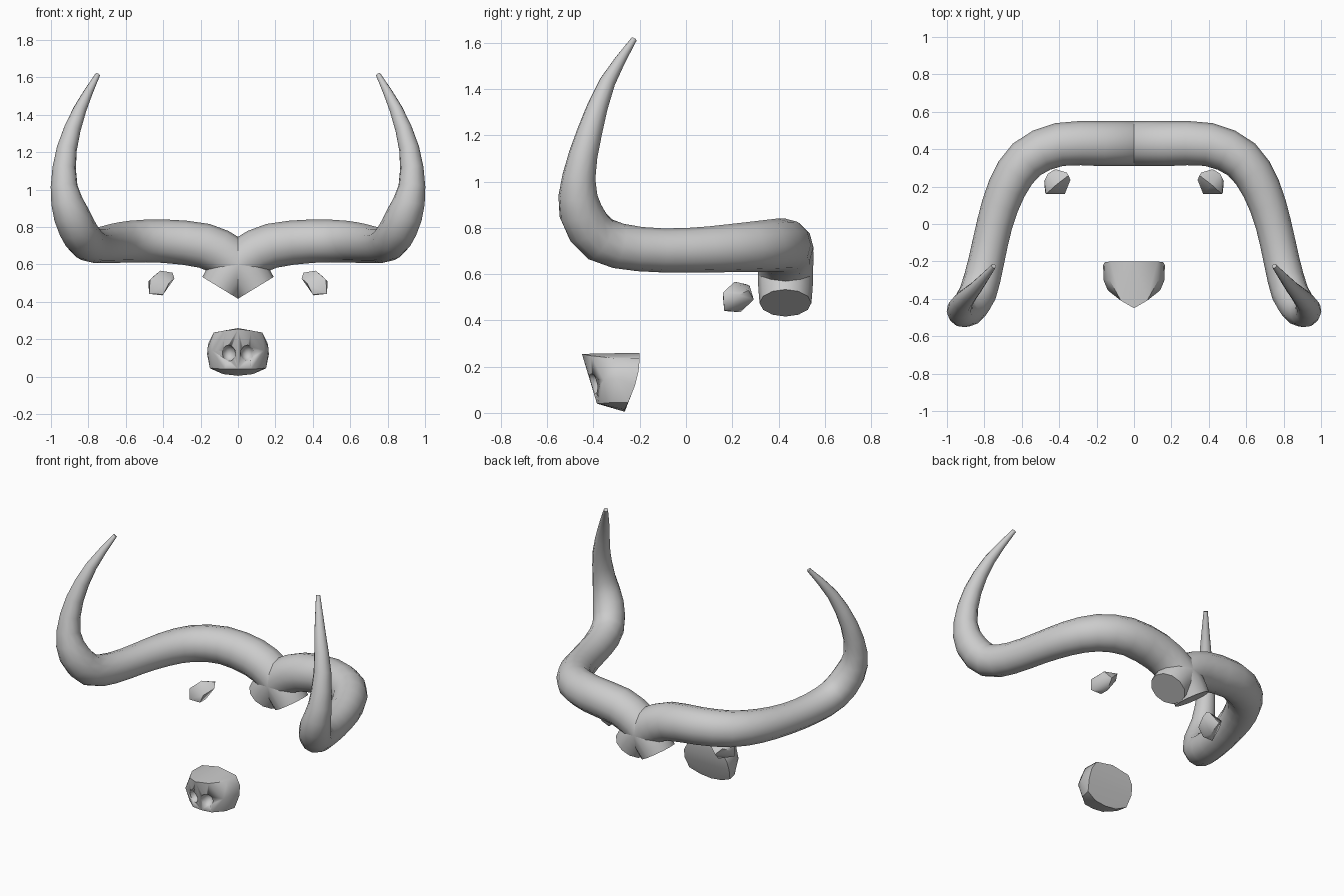
import bpy, bmesh, math
from mathutils import Vector

if "Cube" in bpy.data.objects:
    bpy.data.objects.remove(bpy.data.objects["Cube"])


def finish(bm, name, angle):
    bmesh.ops.recalc_face_normals(bm, faces=bm.faces[:])
    me = bpy.data.meshes.new(name)
    bm.to_mesh(me)
    bm.free()
    ob = bpy.data.objects.new(name, me)
    bpy.context.collection.objects.link(ob)
    bpy.ops.object.select_all(action='DESELECT')
    ob.select_set(True)
    bpy.context.view_layer.objects.active = ob
    bpy.ops.object.shade_smooth_by_angle(angle=math.radians(angle))
    return ob


def spline(pts, steps):
    # Catmull-Rom through points (x, y, z, radius)
    P = [Vector(p) for p in pts]
    P = [P[0] * 2 - P[1]] + P + [P[-1] * 2 - P[-2]]
    out = []
    for i in range(1, len(P) - 2):
        a, b, c, d = P[i - 1:i + 3]
        for k in range(steps):
            t = k / steps
            out.append(0.5 * (2 * b + (c - a) * t + (2 * a - 5 * b + 4 * c - d) * t * t
                              + (3 * b - a - 3 * c + d) * t ** 3))
    return out + [P[-2]]


def tube(name, pts, sign, sides=12):
    bm = bmesh.new()
    path = spline(pts, 2)
    pos = [p.xyz for p in path]
    normal = Vector((0, 1, 0))
    prev = None
    for i, p in enumerate(pos):
        t = (pos[min(i + 1, len(pos) - 1)] - pos[max(i - 1, 0)]).normalized()
        normal = (normal - t * normal.dot(t)).normalized()
        side = t.cross(normal)
        ring = []
        for k in range(sides):
            a = 2 * math.pi * k / sides
            v = p + path[i].w * (math.cos(a) * normal + math.sin(a) * side)
            ring.append(bm.verts.new((v.x * sign, v.y, v.z)))
        if prev:
            for k in range(sides):
                j = (k + 1) % sides
                bm.faces.new((prev[k], prev[j], ring[j], ring[k]))
        else:
            bm.faces.new(ring)
        prev = ring
    bm.faces.new(prev)
    return finish(bm, name, 50)


def hull(name, pts, angle):
    bm = bmesh.new()
    for p in pts:
        bm.verts.new(p)
    res = bmesh.ops.convex_hull(bm, input=bm.verts[:])
    junk = [g for g in res['geom_interior'] if isinstance(g, bmesh.types.BMVert)]
    bmesh.ops.delete(bm, geom=junk, context='VERTS')
    return finish(bm, name, angle)


# Horns: bases cross at the middle, sweep out, forward and up to a point
HORN = [(-.095, .43, .475, .112), (-.045, .43, .55, .118), (.045, .43, .635, .12),
        (.18, .43, .7, .12), (.4, .425, .725, .116), (.575, .345, .722, .112),
        (.68, .19, .712, .104), (.745, 0, .703, .096), (.79, -.2, .708, .096),
        (.835, -.37, .75, .1), (.893, -.455, .87, .096), (.93, -.463, 1.02, .072),
        (.915, -.415, 1.22, .054), (.845, -.34, 1.43, .035), (.75, -.225, 1.615, .013)]
# Eyes: small faceted pebbles
EYE = [(.48, .23, .51), (.415, .21, .567), (.35, .26, .556), (.34, .235, .525),
       (.405, .235, .435), (.475, .165, .443), (.47, .16, .52), (.37, .16, .5),
       (.42, .293, .49), (.36, .275, .55), (.46, .27, .53), (.4, .17, .44)]
for side, s in (("right", 1), ("left", -1)):
    tube("horn_" + side, HORN, s)
    hull("eye_" + side, [(x * s, y, z) for x, y, z in EYE], 60)

# Nose: wide block tapering down, mirrored half outline
NOSE = [(0, -.45, .255), (.07, -.41, .247), (.13, -.3, .235), (.125, -.2, .237), (0, -.2, .26),
        (.158, -.205, .18), (.165, -.22, .12), (.163, -.3, .15), (.14, -.355, .14),
        (.07, -.395, .14), (0, -.41, .14), (.15, -.25, .045), (.08, -.265, .014),
        (0, -.265, .005), (0, -.385, .04), (.07, -.375, .04), (.135, -.32, .045)]
nose = hull("nose", NOSE + [(-x, y, z) for x, y, z in NOSE if x > 0], 50)

# Nostrils: pockets cut into the front of the nose
for s in (1, -1):
    bm = bmesh.new()
    bmesh.ops.create_icosphere(bm, subdivisions=2, radius=1)
    for v in bm.verts:
        v.co = Vector((v.co.x * .038 + s * .05, v.co.y * .055 - .405, v.co.z * .045 + .125))
    cutter = finish(bm, "nostril_cutter", 60)
    cutter.hide_render = True
    cutter.hide_viewport = True
    mod = nose.modifiers.new("nostril", 'BOOLEAN')
    mod.operation = 'DIFFERENCE'
    mod.solver = 'EXACT'
    mod.object = cutter
